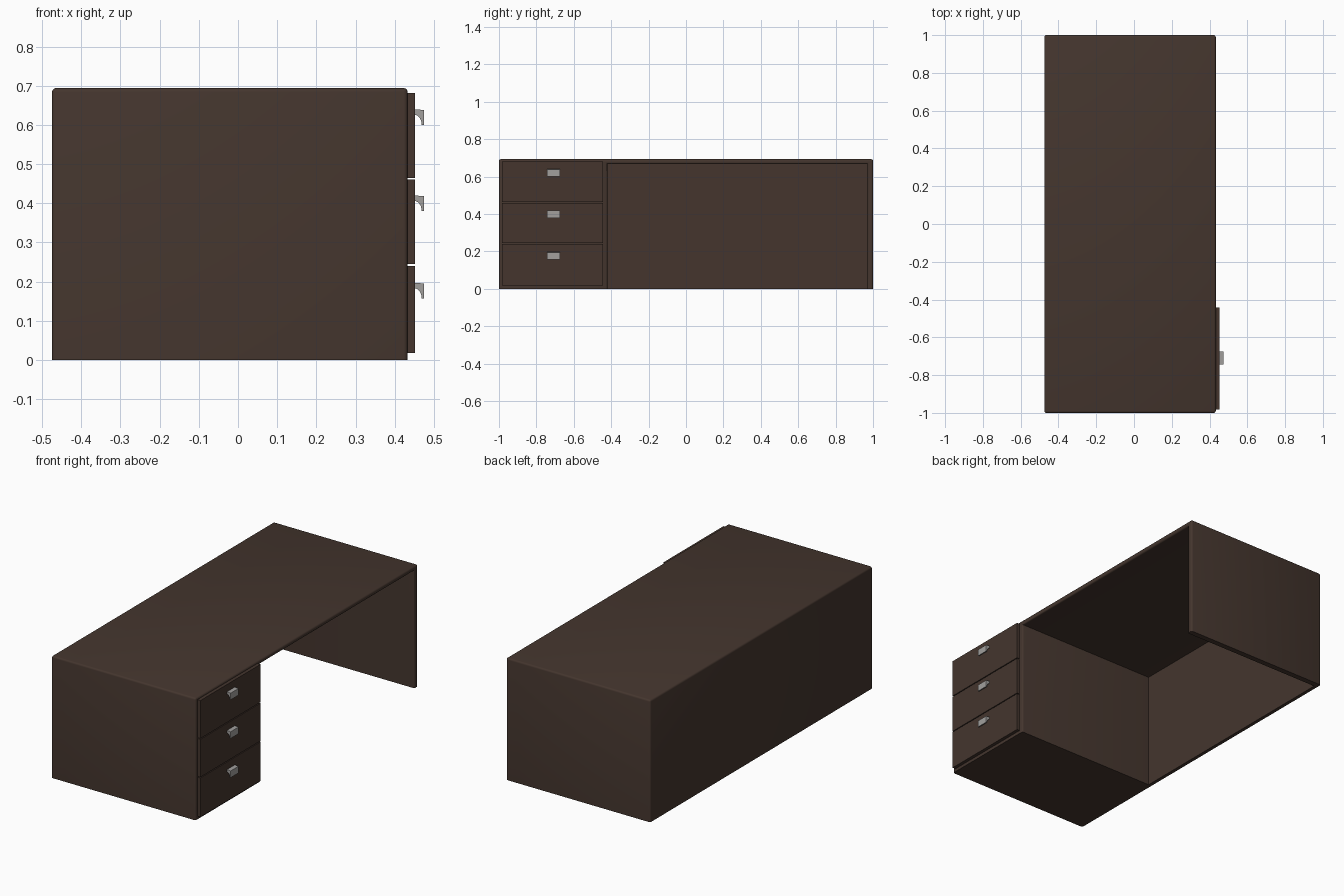
import bpy, bmesh, math
from mathutils import Vector

if "Cube" in bpy.data.objects:
    bpy.data.objects.remove(bpy.data.objects["Cube"])


def material(name, color):
    m = bpy.data.materials.new(name)
    m.diffuse_color = (*color, 1)
    m.use_nodes = True
    m.node_tree.nodes["Principled BSDF"].inputs["Base Color"].default_value = m.diffuse_color
    return m


wood = material("dark brown wood", (0.058, 0.036, 0.027))
metal = material("grey metal", (0.36, 0.35, 0.34))


def finish(name, bm, mat):
    bmesh.ops.recalc_face_normals(bm, faces=bm.faces)
    me = bpy.data.meshes.new(name)
    bm.to_mesh(me)
    bm.free()
    me.materials.append(mat)
    ob = bpy.data.objects.new(name, me)
    bpy.context.collection.objects.link(ob)
    return ob


def box(name, lo, hi, mat):
    bm = bmesh.new()
    bmesh.ops.create_cube(bm, size=1)
    lo, hi = Vector(lo), Vector(hi)
    for v in bm.verts:
        v.co = (lo + hi) / 2 + v.co * (hi - lo)
    return finish(name, bm, mat)


def smooth(ob):
    bpy.ops.object.select_all(action='DESELECT')
    ob.select_set(True)
    bpy.context.view_layer.objects.active = ob
    bpy.ops.object.shade_smooth_by_angle(angle=math.radians(35))


# Desk body: a block with the knee space cut out, open to the right and below
body = box("desk_body", (-0.475, -1, 0), (0.433, 1, 0.694), wood)
cutter = box("knee_space_cutter", (-0.455, -0.42, -0.1), (0.6, 0.968, 0.668), wood)
cutter.hide_render = True
mod = body.modifiers.new("knee_space", 'BOOLEAN')
mod.object = cutter
mod.solver = 'EXACT'
bpy.context.view_layer.objects.active = body
bpy.ops.object.modifier_apply(modifier=mod.name)
bpy.data.objects.remove(cutter)

# Round the outward edges, leaving those on the floor sharp
bm = bmesh.new()
bm.from_mesh(body.data)
edges = [e for e in bm.edges
         if len(e.link_faces) == 2 and e.is_convex
         and e.calc_face_angle(0) > 0.5
         and max(v.co.z for v in e.verts) > 0.01]
bmesh.ops.bevel(bm, geom=edges, offset=0.01, segments=3, profile=0.5,
                affect='EDGES', clamp_overlap=True)
bm.to_mesh(body.data)
bm.free()
smooth(body)

# Drawer fronts, each with a curved pull handle
levels = [(0.018, 0.240, 0.197), (0.245, 0.460, 0.420), (0.465, 0.681, 0.640)]
for i, (z0, z1, top) in enumerate(levels, 1):
    box(f"drawer_front_{i}", (0.425, -0.983, z0), (0.452, -0.443, z1), wood)
    profile = [(0.450, 0), (0.475, -0.002), (0.475, -0.040), (0.469, -0.040)]
    for k in range(1, 7):
        a = math.radians(15 * k)
        profile.append((0.450 + 0.019 * math.cos(a), -0.040 + 0.026 * math.sin(a)))
    bm = bmesh.new()
    f = bm.faces.new([bm.verts.new((x, -0.744, top + z)) for x, z in profile])
    ext = bmesh.ops.extrude_face_region(bm, geom=[f])
    bmesh.ops.translate(bm, vec=(0, 0.07, 0),
                        verts=[g for g in ext["geom"] if isinstance(g, bmesh.types.BMVert)])
    smooth(finish(f"drawer_handle_{i}", bm, metal))
